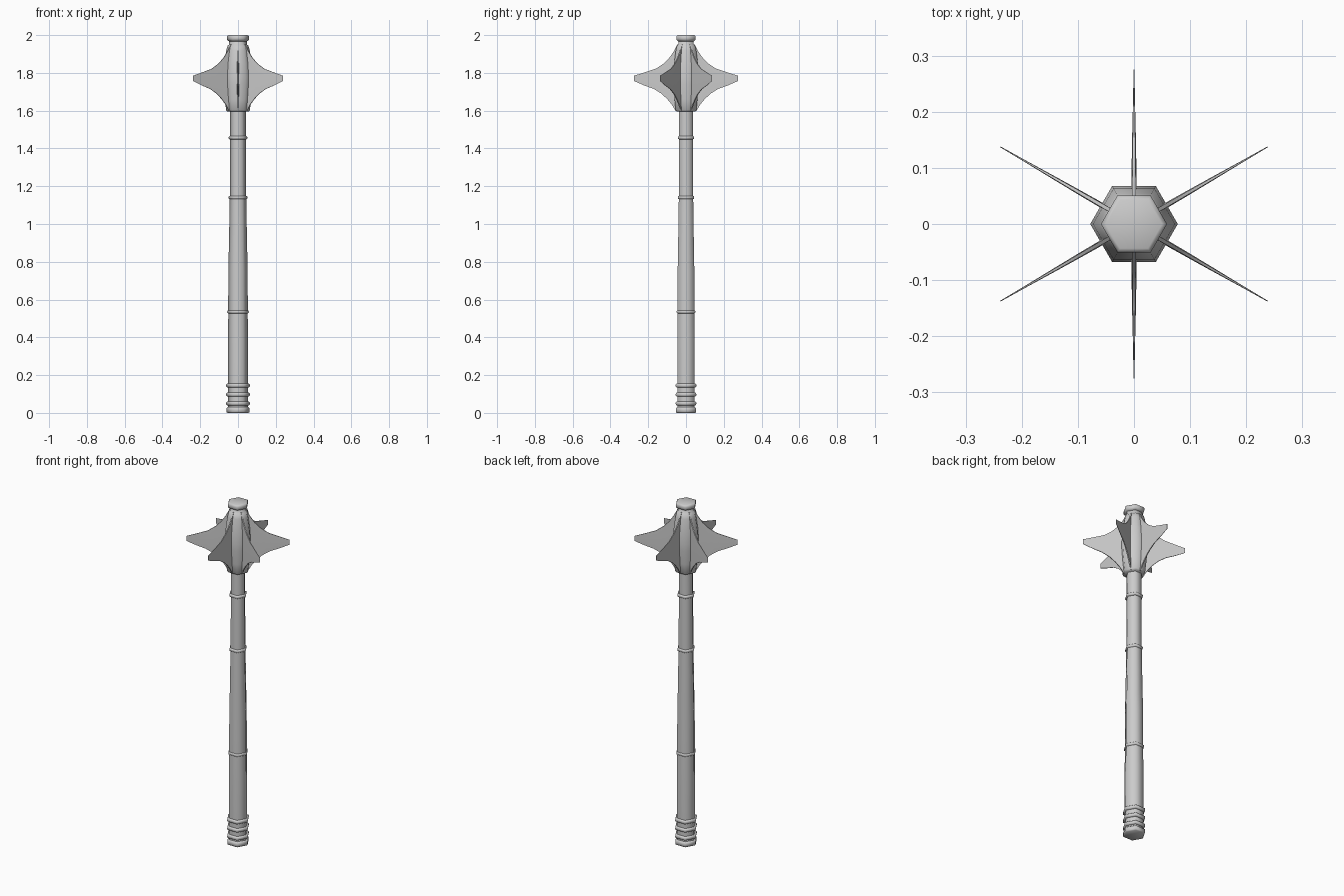
import bpy, bmesh, math
from mathutils import Matrix, Vector

cube = bpy.data.objects.get("Cube")
if cube:
    bpy.data.objects.remove(cube)

steel = bpy.data.materials.new("grey steel")
steel.use_nodes = True
GREY = (0.6, 0.6, 0.6, 1)
steel.diffuse_color = GREY
steel.node_tree.nodes["Principled BSDF"].inputs["Base Color"].default_value = GREY


def finish(name, bm, angle):
    bmesh.ops.recalc_face_normals(bm, faces=bm.faces)
    mesh = bpy.data.meshes.new(name)
    bm.to_mesh(mesh)
    bm.free()
    mesh.materials.append(steel)
    obj = bpy.data.objects.new(name, mesh)
    bpy.context.collection.objects.link(obj)
    bpy.ops.object.select_all(action='DESELECT')
    obj.select_set(True)
    bpy.context.view_layer.objects.active = obj
    bpy.ops.object.shade_smooth_by_angle(angle=math.radians(angle))
    return obj


def hex_lathe(name, profile, angle=65):
    """Six-sided solid from (radius, height) pairs, corners on the x axis."""
    bm = bmesh.new()
    rings = []
    for r, z in profile:
        rings.append([bm.verts.new((r * math.cos(k * math.pi / 3),
                                    r * math.sin(k * math.pi / 3), z)) for k in range(6)])
    for low, high in zip(rings, rings[1:]):
        for k in range(6):
            n = (k + 1) % 6
            bm.faces.new((low[k], low[n], high[n], high[k]))
    bm.faces.new(rings[0][::-1])
    bm.faces.new(rings[-1])
    return finish(name, bm, angle)


def band(name, z, r, half):
    """Thin rounded collar around the shaft."""
    hex_lathe(name, [(r - 0.008, z - half), (r - 0.002, z - half * 0.75), (r, z - half * 0.3),
                     (r, z + half * 0.3), (r - 0.002, z + half * 0.75), (r - 0.008, z + half)])


# Shaft and grip
hex_lathe("grip", [(0.052, 0.02), (0.053, 0.15), (0.053, 0.4), (0.051, 0.54)])
hex_lathe("middle_shaft", [(0.052, 0.54), (0.051, 0.75), (0.046, 1.0), (0.044, 1.14)])
hex_lathe("upper_shaft", [(0.043, 1.14), (0.042, 1.46), (0.042, 1.62)])

# Collars
for name, z in (("grip_collar", 0.535), ("middle_collar", 1.14), ("upper_collar", 1.457)):
    band(name, z, 0.057 if z < 1 else 0.05, 0.009)
for i, z in enumerate((0.05, 0.097, 0.145)):
    band(f"pommel_ring_{i + 1}", z, 0.063, 0.011)
hex_lathe("pommel", [(0.056, 0), (0.062, 0.005), (0.062, 0.024), (0.055, 0.03)])

# Head core and cap
hex_lathe("head_core", [(0.056, 1.595), (0.063, 1.603), (0.07, 1.66), (0.077, 1.74),
                        (0.078, 1.78), (0.073, 1.85), (0.062, 1.92), (0.055, 1.945),
                        (0.047, 1.95), (0.046, 1.975)])
hex_lathe("top_cap", [(0.047, 1.967), (0.056, 1.972), (0.059, 1.98),
                      (0.059, 1.99), (0.056, 1.997), (0.05, 2.0)])

# Flanges: blades tapering from a thick root to a thin outer edge
UPPER = [(0.046, 1.95), (0.064, 1.915), (0.088, 1.88), (0.118, 1.85), (0.16, 1.822),
         (0.22, 1.802), (0.275, 1.785)]
LOWER = [(0.054, 1.597), (0.075, 1.632), (0.1, 1.662), (0.13, 1.69), (0.17, 1.715),
         (0.225, 1.735), (0.275, 1.757)]
for i in range(6):
    bm = bmesh.new()
    turn = Matrix.Rotation(math.radians(30 + 60 * i), 4, 'Z')
    loops = []
    for (ru, zu), (rl, zl) in zip([(0.02, 1.95)] + UPPER, [(0.02, 1.597)] + LOWER):
        t = max(0.0008, 0.0052 * (1 - (ru / 0.28) ** 1.6))
        mid = ((ru + rl) / 2, (zu + zl) / 2)
        edge = 0.7
        section = [(ru, -t * edge, zu), (mid[0], -t, mid[1]), (rl, -t * edge, zl),
                   (rl, t * edge, zl), (mid[0], t, mid[1]), (ru, t * edge, zu)]
        loops.append([bm.verts.new(turn @ Vector(p)) for p in section])
    for a, b in zip(loops, loops[1:]):
        for k in range(6):
            n = (k + 1) % 6
            bm.faces.new((a[k], a[n], b[n], b[k]))
    bm.faces.new(loops[0])
    bm.faces.new(loops[-1])
    finish(f"flange_{i + 1}", bm, 40)
